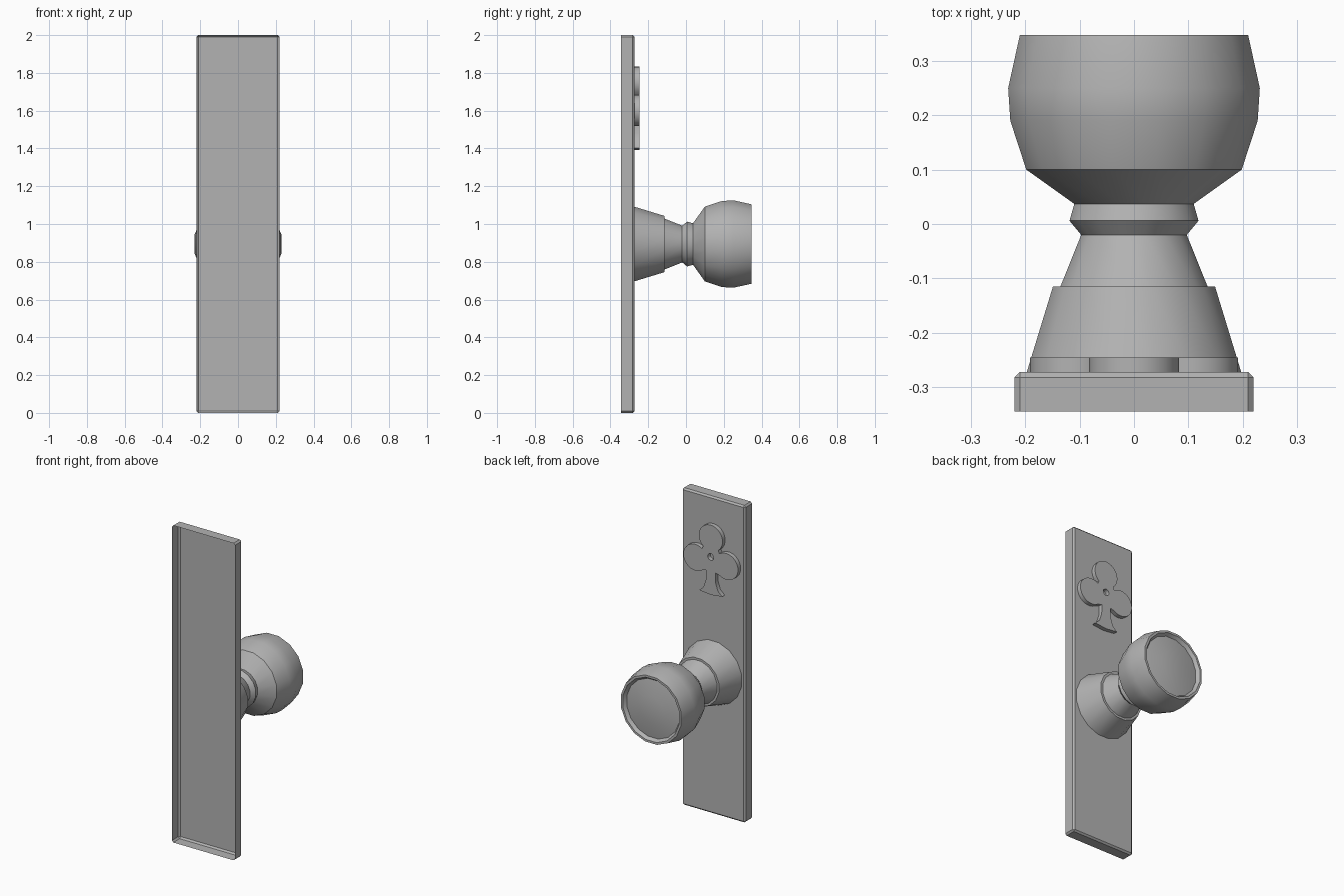
import bpy, bmesh, math
from mathutils import Vector

if "Cube" in bpy.data.objects:
    bpy.data.objects.remove(bpy.data.objects["Cube"])

metal = bpy.data.materials.new("grey_metal")
metal.diffuse_color = (0.45, 0.45, 0.45, 1)
metal.use_nodes = True
metal.node_tree.nodes["Principled BSDF"].inputs["Base Color"].default_value = metal.diffuse_color

FACE_Y = -0.272   # outer face of the plate
BACK_Y = -0.345   # open side of the plate
KNOB_Z = 0.894


def finish(name, bm, smooth=None):
    mesh = bpy.data.meshes.new(name)
    bm.to_mesh(mesh)
    bm.free()
    mesh.materials.append(metal)
    obj = bpy.data.objects.new(name, mesh)
    bpy.context.collection.objects.link(obj)
    if smooth:
        bpy.ops.object.select_all(action='DESELECT')
        obj.select_set(True)
        bpy.context.view_layer.objects.active = obj
        bpy.ops.object.shade_smooth_by_angle(angle=math.radians(smooth))
    return obj


# Back plate: hollow pan with chamfered edges, open at the rear
bm = bmesh.new()
bmesh.ops.create_cube(bm, size=1)
for v in bm.verts:
    v.co = Vector((v.co.x * 0.44, FACE_Y if v.co.y > 0 else BACK_Y, v.co.z * 2 + 1))
edges = [e for e in bm.edges if max(v.co.y for v in e.verts) > BACK_Y + 0.01]
bmesh.ops.bevel(bm, geom=edges, offset=0.01, segments=1, affect='EDGES')
bm.normal_update()
bmesh.ops.delete(bm, geom=[f for f in bm.faces if f.normal.y < -0.9], context='FACES')
finish("back_plate", bm)


# Turned parts: profiles of (y, radius) spun around the knob axis
def turned(name, profile, sides=16):
    bm = bmesh.new()
    rings = []
    for y, r in profile:
        if r == 0:
            rings.append([bm.verts.new((0, y, KNOB_Z))] * sides)
            continue
        angles = [(i + 0.5) * math.tau / sides for i in range(sides)]
        rings.append([bm.verts.new((r * math.cos(a), y, KNOB_Z + r * math.sin(a)))
                      for a in angles])
    for a, b in zip(rings, rings[1:]):
        for i in range(sides):
            j = (i + 1) % sides
            bm.faces.new(list(dict.fromkeys((a[i], b[i], b[j], a[j]))))
    finish(name, bm, 35)


turned("collar", [(FACE_Y, 0.201), (-0.115, 0.152), (-0.115, 0.138)])
turned("neck", [(-0.115, 0.138), (-0.02, 0.099), (0.006, 0.121), (0.037, 0.112)])
turned("knob", [(0.037, 0.112), (0.1, 0.202), (0.19, 0.232), (0.25, 0.236),
                (0.348, 0.214), (0.348, 0.2), (0.328, 0.186), (0.346, 0.085), (0.347, 0)])


# Raised clover ornament with a small centre hole
def arc(cx, cz, r, start, end, n):
    return [(cx + r * math.cos(math.radians(start + (end - start) * i / n)),
             cz + r * math.sin(math.radians(start + (end - start) * i / n)))
            for i in range(n + 1)]


left = arc(0, 1.75, 0.083, 90, 230, 10) + arc(-0.108, 1.60, 0.083, 55, 305, 18)
left += [(-0.032, 1.54), (-0.033, 1.48), (-0.05, 1.43), (-0.08, 1.402)]
outline = left + [(0, 1.393)] + [(-x, z) for x, z in reversed(left[1:])]
hole = arc(0, 1.632, 0.021, 0, 330, 11)

bm = bmesh.new()
borders = []
for loop in (outline, hole):
    verts = [bm.verts.new((x, -0.246, z)) for x, z in loop]
    borders += [bm.edges.new((v, verts[(i + 1) % len(verts)])) for i, v in enumerate(verts)]
bmesh.ops.triangle_fill(bm, use_beauty=True, edges=borders, normal=(0, 1, 0))
side = bmesh.ops.extrude_edge_only(bm, edges=borders)
for v in side["geom"]:
    if isinstance(v, bmesh.types.BMVert):
        v.co.y = FACE_Y
bmesh.ops.recalc_face_normals(bm, faces=bm.faces)
top = next(f for f in bm.faces if all(v.co.y > -0.25 for v in f.verts))
top.normal_update()
if top.normal.y < 0:
    bmesh.ops.reverse_faces(bm, faces=bm.faces)
finish("clover_ornament", bm, 35)
